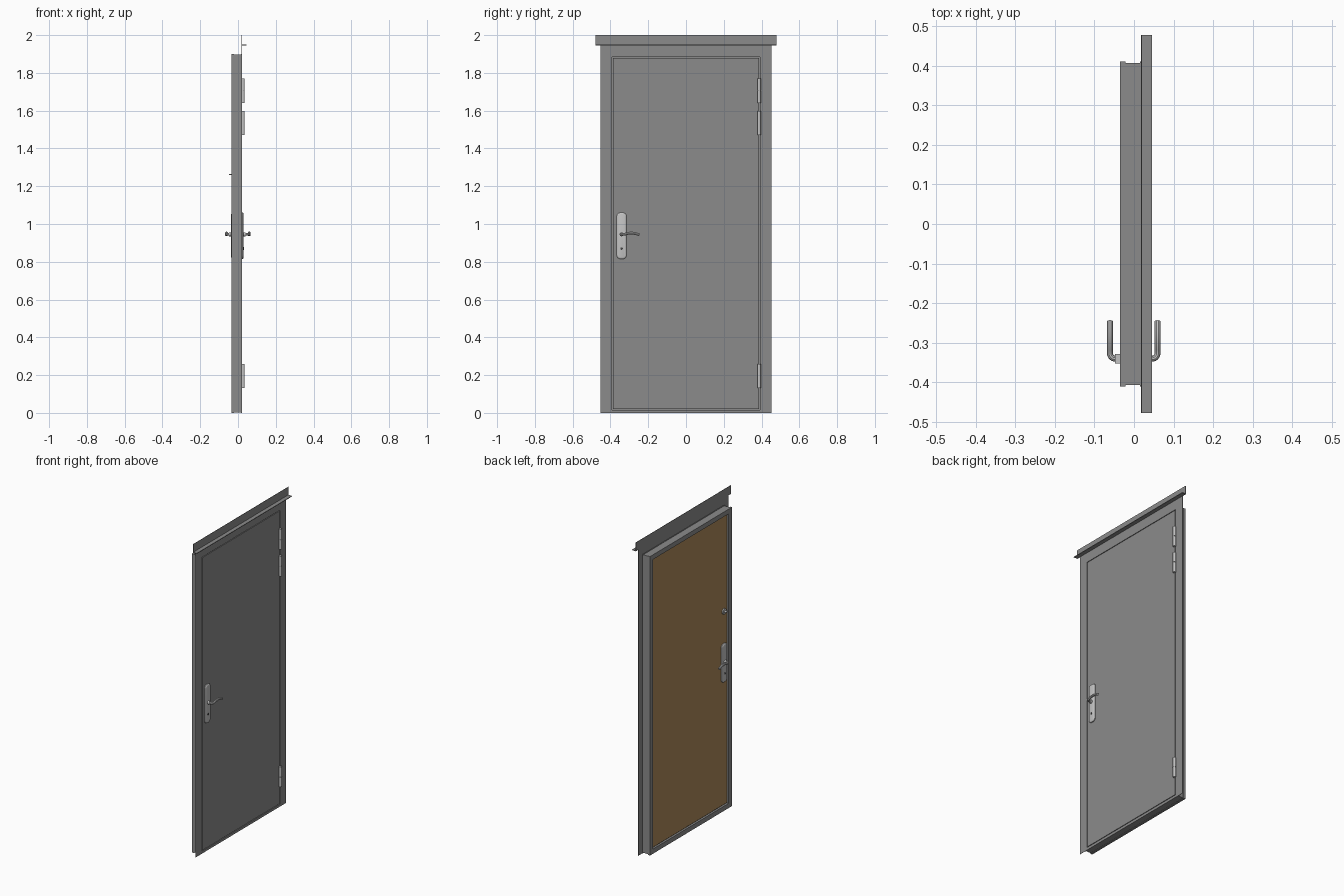
import bpy, bmesh, math
from mathutils import Matrix

if "Cube" in bpy.data.objects:
    bpy.data.objects.remove(bpy.data.objects["Cube"])


def material(name, rgb):
    m = bpy.data.materials.new(name)
    m.diffuse_color = (*rgb, 1)
    m.use_nodes = True
    m.node_tree.nodes["Principled BSDF"].inputs["Base Color"].default_value = m.diffuse_color
    return m


STEEL = material("grey_painted_steel", (0.26, 0.26, 0.26))
WOOD = material("brown_wood", (0.42, 0.255, 0.105))
SILVER = material("satin_silver", (0.55, 0.55, 0.55))
DARK = material("keyhole_dark", (0.06, 0.06, 0.06))


def finish(name, bm, mat, smooth=False):
    bmesh.ops.recalc_face_normals(bm, faces=bm.faces[:])
    me = bpy.data.meshes.new(name)
    bm.to_mesh(me)
    bm.free()
    me.materials.append(mat)
    ob = bpy.data.objects.new(name, me)
    bpy.context.collection.objects.link(ob)
    if smooth:
        shade(ob)
    return ob


def shade(ob):
    bpy.ops.object.select_all(action='DESELECT')
    ob.select_set(True)
    bpy.context.view_layer.objects.active = ob
    bpy.ops.object.shade_smooth_by_angle(angle=math.radians(35))


def box(name, x, y, z, mat):
    bm = bmesh.new()
    bmesh.ops.create_cube(bm, size=1)
    for v in bm.verts:
        v.co = [a + (c + 0.5) * (b - a) for c, (a, b) in zip(v.co, (x, y, z))]
    return finish(name, bm, mat)


def ring(name, x0, x1, outer, inner, mat):
    """Rectangular frame; outer and inner are (half width, z bottom, z top)."""
    bm = bmesh.new()

    def loop(x, r):
        h, a, b = r
        return [bm.verts.new((x, *p)) for p in ((-h, a), (h, a), (h, b), (-h, b))]
    loops = [loop(x0, outer), loop(x1, outer), loop(x1, inner), loop(x0, inner)]
    for k in range(4):
        a, b = loops[k], loops[(k + 1) % 4]
        for i in range(4):
            j = (i + 1) % 4
            bm.faces.new((a[i], a[j], b[j], b[i]))
    return finish(name, bm, mat)


def cylinder(name, centre, r, length, axis, mat, sides=24):
    bm = bmesh.new()
    bmesh.ops.create_cone(bm, cap_ends=True, segments=sides, radius1=r, radius2=r, depth=length)
    if axis == 'X':
        bm.transform(Matrix.Rotation(math.pi / 2, 4, 'Y'))
    bm.transform(Matrix.Translation(centre))
    return finish(name, bm, mat, True)


def lock_plate(name, x, s, y, z0, z1, half, depth):
    """Rounded plate with a chamfered face, standing out along s * x."""
    bm = bmesh.new()
    layers = []
    for off, inset in ((0, 0), (depth * 0.5, 0), (depth * 0.85, 0.003), (depth, 0.008)):
        h, r = half - inset, 0.02 - inset
        pts = []
        for cy, cz, start in ((h - r, z1 - inset - r, 0), (r - h, z1 - inset - r, 90),
                              (r - h, z0 + inset + r, 180), (h - r, z0 + inset + r, 270)):
            for k in range(7):
                a = math.radians(start + 15 * k)
                pts.append((x + s * off, y + cy + r * math.cos(a), cz + r * math.sin(a)))
        layers.append([bm.verts.new(p) for p in pts])
    n = len(layers[0])
    for a, b in zip(layers, layers[1:]):
        for i in range(n):
            j = (i + 1) % n
            bm.faces.new((a[i], a[j], b[j], b[i]))
    bm.faces.new(layers[0])
    bm.faces.new(layers[-1])
    return finish(name, bm, SILVER, True)


def lever(name, x_start, x_grip, y, z):
    """Bent round bar: stem out of the plate, curved elbow, arched grip."""
    s = 1 if x_grip > x_start else -1
    r = 0.014
    pts = [(x_start, y, z)]
    for k in range(7):
        a = math.radians(15 * k)
        pts.append((x_grip - s * r * (1 - math.sin(a)), y + r * (1 - math.cos(a)), z))
    for k in range(1, 9):
        t = k / 8
        pts.append((x_grip, y + r + t * 0.081, z + 0.009 * math.sin(math.pi * t) - 0.003 * t))
    cu = bpy.data.curves.new(name, 'CURVE')
    cu.dimensions = '3D'
    cu.bevel_depth = 0.0075
    cu.bevel_resolution = 3
    cu.use_fill_caps = True
    sp = cu.splines.new('POLY')
    sp.points.add(len(pts) - 1)
    for p, co in zip(sp.points, pts):
        p.co = (*co, 1)
    cu.materials.append(SILVER)
    ob = bpy.data.objects.new(name, cu)
    bpy.context.collection.objects.link(ob)
    bpy.ops.object.select_all(action='DESELECT')
    ob.select_set(True)
    bpy.context.view_layer.objects.active = ob
    bpy.ops.object.convert(target='MESH')
    shade(bpy.context.view_layer.objects.active)


# Frame: channel-shaped jambs with a thin outer flange
ring("frame_channel", -0.022, 0.016, (0.408, 0.003, 1.897), (0.391, 0.016, 1.884), STEEL)
ring("frame_inner_lip", -0.035, -0.022, (0.411, 0, 1.9), (0.379, 0.03, 1.87), STEEL)
ring("frame_outer_lip", 0.0155, 0.018, (0.411, 0, 1.9), (0.391, 0.016, 1.884), STEEL)
ring("frame_flange", 0.018, 0.02, (0.453, 0, 1.947), (0.391, 0.016, 1.884), STEEL)

# Rain hood above the frame
box("hood_plate", (0.018, 0.02), (-0.478, 0.478), (1.945, 2.0), STEEL)
box("hood_lip", (0.02, 0.045), (-0.478, 0.478), (1.945, 1.949), STEEL)

# Door leaf with the wooden inside panel
box("door_leaf", (-0.019, 0.02), (-0.387, 0.387), (0.02, 1.88), STEEL)
box("inside_panel", (-0.026, -0.019), (-0.375, 0.375), (0.034, 1.866), WOOD)

# Hinges: two knuckles each
for i, zc in enumerate((0.195, 1.535, 1.705)):
    for part, dz in (("lower", -0.0325), ("upper", 0.0325)):
        cylinder(f"hinge_{i + 1}_{part}", (0.0265, 0.387, zc + dz), 0.009, 0.063, 'Z', SILVER, 20)
    cylinder(f"hinge_{i + 1}_pin", (0.0265, 0.387, zc), 0.007, 0.126, 'Z', SILVER, 16)

# Lock plates, keyholes and lever handles on both sides
Y = -0.341
for side, s, base, grip in (("outside", 1, 0.02, 0.0595), ("inside", -1, -0.026, -0.061)):
    lock_plate(f"{side}_lock_plate", base, s, Y, 0.815, 1.06, 0.026, 0.01)
    cylinder(f"{side}_handle_collar", (base + s * 0.015, Y, 0.945), 0.0105, 0.012, 'X', SILVER)
    cylinder(f"{side}_keyhole", (base + s * 0.0095, Y, 0.87), 0.007, 0.003, 'X', DARK)
    lever(f"{side}_lever", base + s * 0.008, grip, Y, 0.945)

# Thumb turn of the night latch
cylinder("latch_rose", (-0.0295, Y, 1.263), 0.018, 0.008, 'X', SILVER)
box("latch_thumb_turn", (-0.048, -0.033), (Y - 0.012, Y + 0.012), (1.26, 1.266), SILVER)
